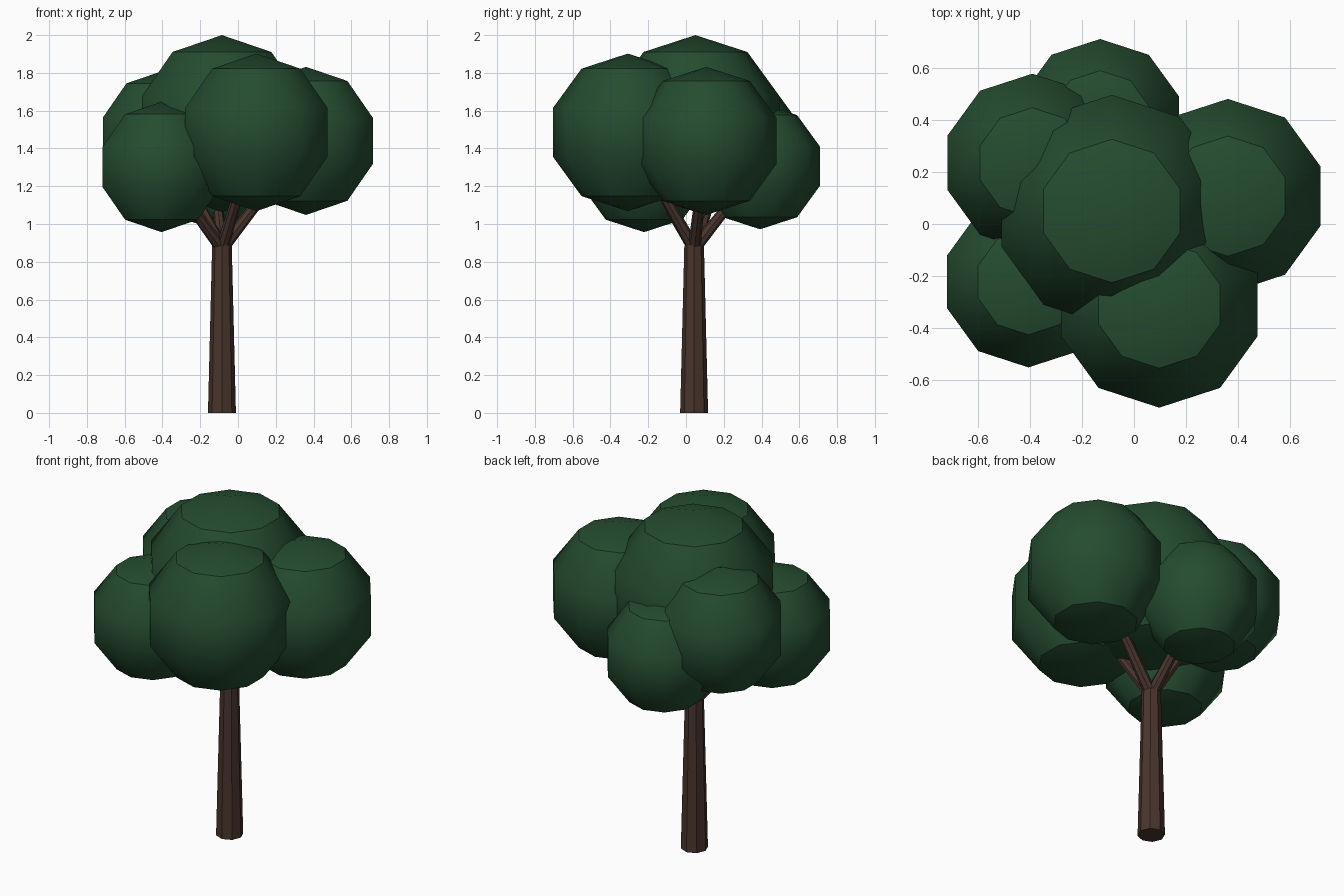
import bpy
import bmesh
from mathutils import Vector

cube = bpy.data.objects.get("Cube")
if cube:
    bpy.data.objects.remove(cube, do_unlink=True)


def material(name, colour):
    mat = bpy.data.materials.new(name)
    mat.use_nodes = True
    mat.diffuse_color = (*colour, 1)
    mat.node_tree.nodes["Principled BSDF"].inputs["Base Color"].default_value = (*colour, 1)
    return mat


leaf_green = material("leaf green", (0.018, 0.072, 0.029))
bark_brown = material("bark brown", (0.066, 0.035, 0.026))


def add_object(name, bm, mat):
    mesh = bpy.data.meshes.new(name)
    bm.to_mesh(mesh)
    bm.free()
    mesh.materials.append(mat)
    obj = bpy.data.objects.new(name, mesh)
    bpy.context.collection.objects.link(obj)
    return obj


def add_foliage(name, centre, radius):
    """Ten-sided smooth ball whose top and bottom caps have crisp rims."""
    bm = bmesh.new()
    bmesh.ops.create_uvsphere(bm, u_segments=10, v_segments=5, radius=radius)
    for face in bm.faces:
        face.smooth = True
    for edge in bm.edges:
        if all(0.7 < abs(v.co.z) / radius < 0.9 for v in edge.verts):
            edge.smooth = False
    add_object(name, bm, leaf_green).location = centre


def add_limb(name, start, end, r_start, r_end):
    """Tapered eight-sided limb between two points."""
    axis = Vector(end) - Vector(start)
    bm = bmesh.new()
    bmesh.ops.create_cone(bm, cap_ends=True, segments=8, radius1=r_start,
                          radius2=r_end, depth=axis.length)
    limb = add_object(name, bm, bark_brown)
    limb.location = (Vector(start) + Vector(end)) / 2
    limb.rotation_euler = Vector((0, 0, 1)).rotation_difference(axis).to_euler()


# Trunk
fork = Vector((-0.085, 0.043, 0.885))
add_limb("trunk", (fork.x, fork.y, 0), fork, 0.074, 0.052)

# Crown
add_foliage("foliage_top", (-0.085, 0.05, 1.532), 0.468)

# Outer foliage, each ball carried by its own branch
outer = {
    "front": ((0.097, -0.308, 1.485), 0.417),
    "left": ((0.36, 0.107, 1.44), 0.392),
    "front_right": ((-0.405, -0.222, 1.302), 0.345),
    "back_right": ((-0.39, 0.235, 1.454), 0.359),
    "back": ((-0.13, 0.392, 1.306), 0.334),
}
for side, (centre, radius) in outer.items():
    add_foliage("foliage_" + side, centre, radius)
    add_limb("branch_" + side, fork - Vector((0, 0, 0.015)), centre, 0.034, 0.02)
